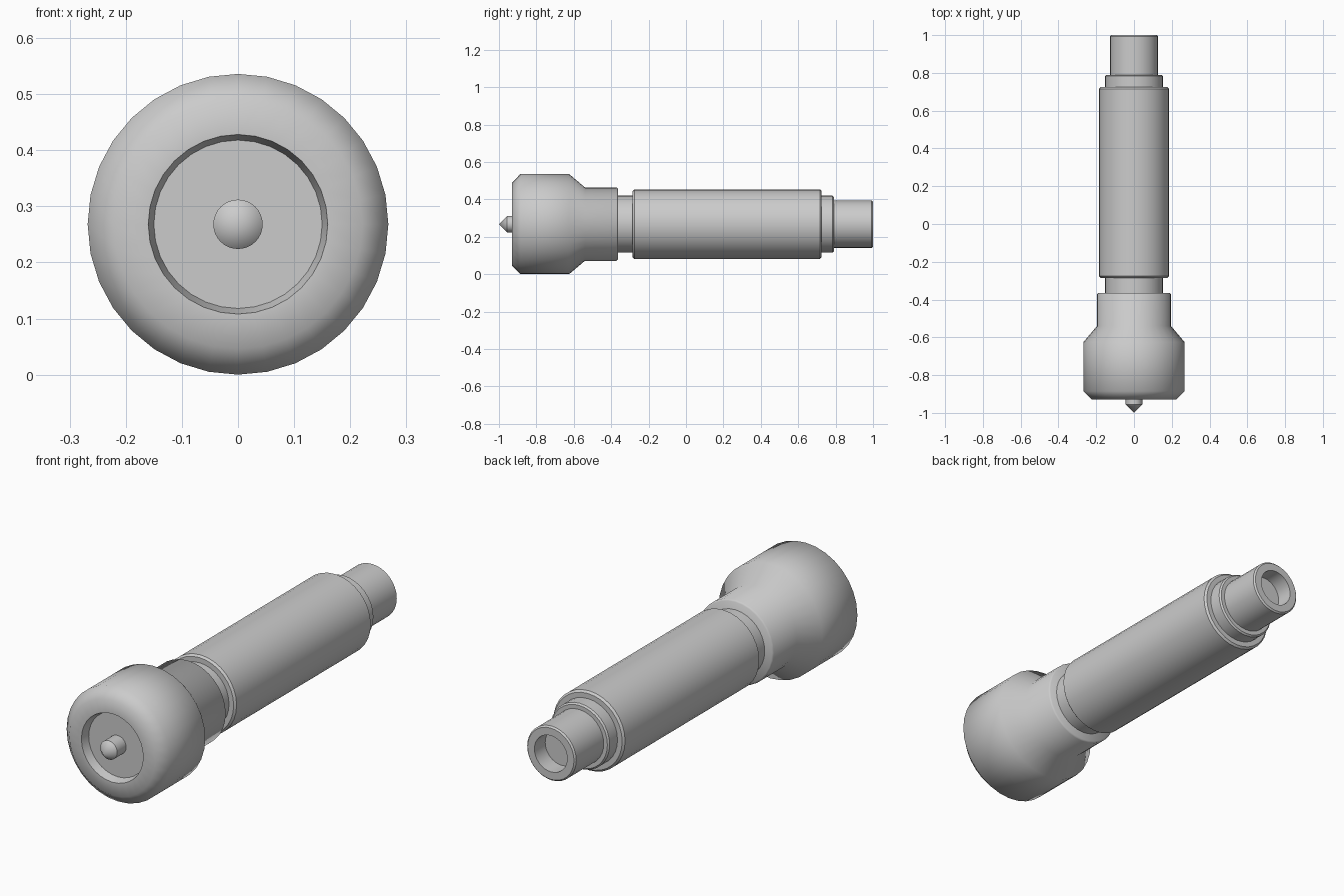
import bpy, bmesh, math

if "Cube" in bpy.data.objects:
    bpy.data.objects.remove(bpy.data.objects["Cube"])

AXIS_Z = 0.268


def lathe(name, profile, sides=32, smooth=35):
    """Spin (y, radius) points around the long axis; both ends lie on the axis."""
    bm = bmesh.new()
    rings = []
    for y, r in profile:
        if r == 0:
            rings.append([bm.verts.new((0, y, 0))])
        else:
            rings.append([bm.verts.new((r * math.sin(2 * math.pi * i / sides), y,
                                        r * math.cos(2 * math.pi * i / sides)))
                          for i in range(sides)])
    for a, b in zip(rings, rings[1:]):
        for i in range(sides):
            j = (i + 1) % sides
            quad = [a[i % len(a)], a[j % len(a)], b[j % len(b)], b[i % len(b)]]
            bm.faces.new(list(dict.fromkeys(quad)))
    bmesh.ops.recalc_face_normals(bm, faces=bm.faces)
    mesh = bpy.data.meshes.new(name)
    bm.to_mesh(mesh)
    bm.free()
    obj = bpy.data.objects.new(name, mesh)
    obj.location.z = AXIS_Z
    bpy.context.collection.objects.link(obj)
    bpy.ops.object.select_all(action='DESELECT')
    bpy.context.view_layer.objects.active = obj
    obj.select_set(True)
    bpy.ops.object.shade_smooth_by_angle(angle=math.radians(smooth))
    return obj


def sleeve(name, y0, y1, r, bevel):
    """Solid cylinder with chamfered rims."""
    return lathe(name, [(y0, 0), (y0, r - bevel), (y0 + bevel, r),
                        (y1 - bevel, r), (y1, r - bevel), (y1, 0)])


# Head with a shallow dished front and a tapered neck
lathe("head", [(-0.89, 0), (-0.89, 0.15), (-0.93, 0.16), (-0.93, 0.222),
               (-0.885, 0.268), (-0.625, 0.268), (-0.54, 0.196),
               (-0.371, 0.196), (-0.364, 0.189), (-0.364, 0)], smooth=50)

# Pointed pin in the dish
lathe("centre_pin", [(-1.0, 0), (-0.956, 0.044), (-0.88, 0.044), (-0.88, 0)])

# Inner core showing in the groove and as the rear collar
sleeve("core", -0.38, 0.79, 0.153, 0.007)

# Main barrel
sleeve("barrel", -0.285, 0.725, 0.186, 0.009)

# Hollow tail
lathe("tail", [(0.78, 0), (0.78, 0.127), (0.993, 0.127), (1.0, 0.12),
               (1.0, 0.085), (0.92, 0.085), (0.92, 0)])
